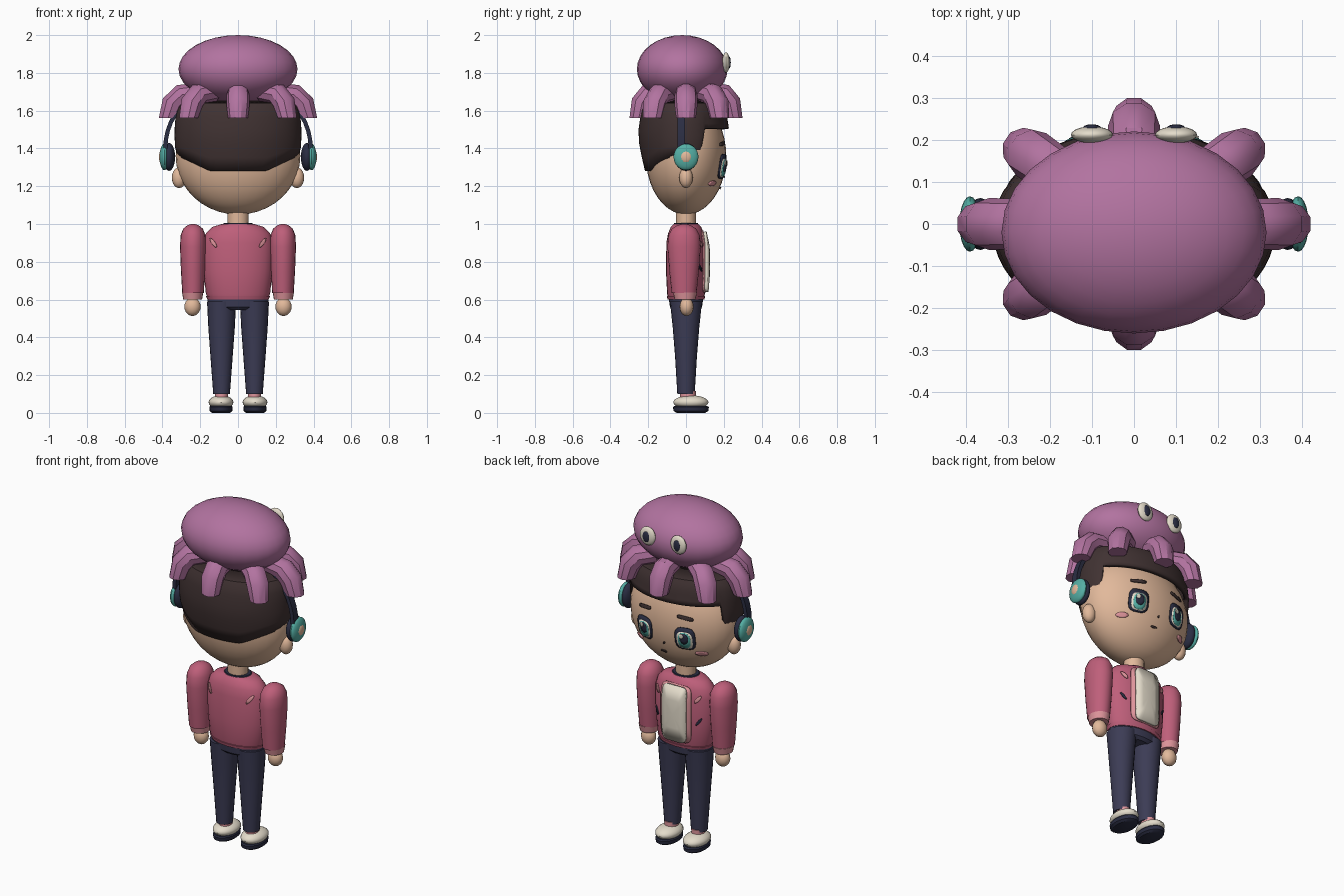
import bpy, bmesh, math
from mathutils import Vector, Matrix

if "Cube" in bpy.data.objects:
    bpy.data.objects.remove(bpy.data.objects["Cube"])


def srgb(r, g, b):
    return [((c / 255 + 0.055) / 1.055) ** 2.4 for c in (r, g, b)] + [1]


def material(name, *rgb):
    m = bpy.data.materials.new(name)
    m.diffuse_color = srgb(*rgb)
    m.use_nodes = True
    m.node_tree.nodes["Principled BSDF"].inputs["Base Color"].default_value = m.diffuse_color
    return m


PURPLE = material("octopus purple", 178, 115, 160)
SKIN = material("skin", 226, 185, 155)
HAIR = material("dark brown", 64, 50, 50)
ROSE = material("jacket rose", 190, 95, 122)
PINK = material("light pink", 222, 148, 155)
NAVY = material("trouser navy", 60, 60, 85)
DARK = material("dark navy", 42, 45, 66)
TEAL = material("teal", 85, 175, 165)
CREAM = material("cream", 228, 220, 203)


def finish(name, bm, mat):
    bmesh.ops.recalc_face_normals(bm, faces=bm.faces)
    me = bpy.data.meshes.new(name)
    bm.to_mesh(me)
    bm.free()
    me.materials.append(mat)
    ob = bpy.data.objects.new(name, me)
    bpy.context.collection.objects.link(ob)
    return ob


def ball(name, c, r, mat, u=20, v=12):
    bm = bmesh.new()
    bmesh.ops.create_uvsphere(bm, u_segments=u, v_segments=v, radius=1,
                              matrix=Matrix.Translation(c) @ Matrix.Diagonal((*r, 1)))
    return finish(name, bm, mat)


def loft(name, rings, mat, caps=True):
    bm = bmesh.new()
    rows = [[bm.verts.new(p) for p in ring] for ring in rings]
    n = len(rows[0])
    for a, b in zip(rows, rows[1:]):
        for i in range(n):
            j = (i + 1) % n
            bm.faces.new((a[i], a[j], b[j], b[i]))
    if caps:
        bm.faces.new(rows[0])
        bm.faces.new(rows[-1])
    return finish(name, bm, mat)


def oval(cx, cy, z, rx, ry, n=20):
    return [(cx + rx * math.cos(t), cy + ry * math.sin(t), z)
            for t in (2 * math.pi * i / n for i in range(n))]


def stack(name, cx, cy, sections, mat, n=20):
    return loft(name, [oval(cx, cy, z, rx, ry, n) for z, rx, ry in sections], mat)


# Painted patch that follows a surface y = depth(x, z)
def patch(name, cx, cz, rx, rz, depth, mat, n=16, tilt=0.0, side=1, lift=0.004, power=1.0):
    bm = bmesh.new()

    def point(k, t):
        c, s = math.cos(t), math.sin(t)
        u = rx * k * math.copysign(abs(c) ** power, c)
        w = rz * k * math.copysign(abs(s) ** power, s)
        x = cx + u * math.cos(tilt) - w * math.sin(tilt)
        z = cz + u * math.sin(tilt) + w * math.cos(tilt)
        return bm.verts.new((x, side * (depth(x, z) + lift), z))
    mid = point(0, 0)
    rows = [[point(k, 2 * math.pi * (i + .5) / n) for i in range(n)] for k in (.5, 1)]
    for i in range(n):
        j = (i + 1) % n
        bm.faces.new((mid, rows[0][i], rows[0][j]))
        bm.faces.new((rows[0][i], rows[1][i], rows[1][j], rows[0][j]))
    ob = finish(name, bm, mat)
    mod = ob.modifiers.new("thickness", 'SOLIDIFY')
    mod.thickness, mod.offset = 0.006, 0
    return ob


# Head
HX, HY, HZ, HC = 0.33, 0.213, 0.31, 1.36
ball("head", (0, 0, HC), (HX, HY, HZ), SKIN, 32, 20)


def face(x, z):
    return HY * math.sqrt(max(0.0, 1 - (x / HX) ** 2 - ((z - HC) / HZ) ** 2))


stack("neck", 0, 0, [(0.97, .055, .052), (1.1, .058, .054)], SKIN)
patch("mouth", 0.015, 1.19, .02, .006, face, HAIR, 8)
patch("nose", 0, 1.25, .006, .006, face, HAIR, 8)
for s, side in ((1, "right"), (-1, "left")):
    ball(f"{side}_ear", (s * .312, 0, 1.245), (.038, .036, .055), SKIN, 16, 10)
    ex = s * .13
    patch(f"{side}_eye_outline", ex, 1.305, .056, .066, face, DARK, 16, lift=.006, power=.6)
    patch(f"{side}_eye_white", ex, 1.297, .043, .05, face, CREAM, 16, lift=.009, power=.6)
    patch(f"{side}_iris", ex, 1.297, .034, .046, face, TEAL, 16, lift=.012, power=.8)
    patch(f"{side}_pupil", ex, 1.307, .024, .032, face, DARK, 12, lift=.015)
    patch(f"{side}_eye_glint", ex + .012, 1.322, .012, .014, face, CREAM, 8, lift=.018)
    patch(f"{side}_eyebrow", ex, 1.425, .045, .01, face, HAIR, 12, tilt=-s * .12, power=.5)
    patch(f"{side}_cheek", s * .2, 1.215, .03, .014, face, PINK, 12)

# Hair shell: lower edge is low at the back, mid at the sides, high at the fringe
PROFILE = [(1.28, .30, .205), (1.41, .334, .235), (1.5, .337, .24), (1.6, .327, .225), (1.64, .30, .205)]


def hair_radius(z):
    for (z0, a0, b0), (z1, a1, b1) in zip(PROFILE, PROFILE[1:]):
        if z <= z1:
            k = (z - z0) / (z1 - z0)
            return a0 + (a1 - a0) * k, b0 + (b1 - b0) * k
    return PROFILE[-1][1:]


def hair_edge(t):
    if math.sin(t) > .42:
        return 1.505
    if math.sin(t) > -.1:
        return 1.35
    return 1.28 + .08 * max(0, abs(math.cos(t)) - .5) / .5


def hair_ring(k):
    ring = []
    for i in range(64):
        t = 2 * math.pi * i / 64
        z = hair_edge(t) * (1 - k) + 1.64 * k
        rx, ry = hair_radius(z)
        ring.append((rx * math.cos(t), -.012 + ry * math.sin(t), z))
    return ring


hair = loft("hair", [hair_ring(k) for k in (0, .2, .4, .6, .8, .9, 1)]
            + [oval(0, -.012, 1.655, .1, .07, 64)], HAIR, caps=False)
mod = hair.modifiers.new("thickness", 'SOLIDIFY')
mod.thickness, mod.offset = .025, -1

# Octopus hat
ball("octopus_body", (0, -.02, 1.82), (.315, .24, .18), PURPLE, 28, 16)
PATH = [(.5, 1.70, .055), (.8, 1.685, .06), (.93, 1.64, .062), (1.0, 1.56, .052)]
for i in range(8):
    a = math.pi * i / 4
    base = Vector((.37 * math.cos(a), .25 * math.sin(a), 0))
    out = base.normalized()
    across = Vector((-out.y, out.x, 0))
    rings = []
    for (f, z, r), lean in zip(PATH, (80, 60, 25, 0)):
        e = math.radians(lean)
        up = out * math.cos(e) + Vector((0, 0, math.sin(e)))
        c = base * f + Vector((0, 0, z))
        rings.append([c + across * (r * math.cos(t)) + up * (r * math.sin(t))
                      for t in (math.pi * j / 5 for j in range(10))])
    loft(f"tentacle_{i + 1}", rings, PURPLE)
for s, side in ((1, "right"), (-1, "left")):
    ball(f"octopus_{side}_eye", (s * .1, .212, 1.855), (.05, .02, .054), CREAM)
    ball(f"octopus_{side}_pupil", (s * .1, .228, 1.855), (.022, .009, .032), DARK, 14, 8)

# Headphones
    ball(f"{side}_ear_cushion", (s * .365, 0, 1.355), (.032, .062, .074), DARK)
    ball(f"{side}_ear_cup", (s * .39, 0, 1.355), (.025, .066, .07), TEAL)
    ball(f"{side}_cup_centre", (s * .403, 0, 1.355), (.016, .034, .036), SKIN, 16, 8)
band = []
for i in range(25):
    t = math.pi * i / 24
    c, w = math.cos(t), math.sin(t)
    band.append([(c * (.385 + d), y, 1.4 + w * (.36 + d))
                 for d, y in ((-.011, -.045), (.011, -.045), (.011, -.005), (-.011, -.005))])
loft("headband", band, DARK)

# Jacket
TORSO = [(.6, .155, .092), (.63, .17, .1), (.75, .182, .106), (.9, .185, .104),
         (.95, .17, .095), (.985, .135, .08), (1.0, .085, .066)]
stack("jacket", 0, 0, TORSO, ROSE, 28)
stack("jacket_hem", 0, 0, [(.6, .162, .097), (.618, .17, .102)], ROSE, 28)
stack("collar", 0, 0, [(.985, .09, .07), (1.005, .075, .062)], DARK)


def chest(x, z):
    for (z0, a0, b0), (z1, a1, b1) in zip(TORSO, TORSO[1:]):
        if z <= z1:
            break
    k = max(0, min(1, (z - z0) / (z1 - z0)))
    rx, ry = a0 + (a1 - a0) * k, b0 + (b1 - b0) * k
    return ry * math.sqrt(max(0, 1 - (x / rx) ** 2))


patch("jacket_lining", 0, .8, .098, .165, chest, PINK, 32, power=.3, lift=.004)
shirt = patch("shirt_front", 0, .8, .076, .16, chest, CREAM, 32, power=.25, lift=.014)
shirt.modifiers["thickness"].thickness = .016
for s, side in ((1, "right"), (-1, "left")):
    patch(f"{side}_back_strap", s * .13, .9, .009, .03, chest, PINK, 8, tilt=-s * .6, side=-1)
    patch(f"{side}_chest_strap", s * .13, .9, .009, .025, chest, PINK, 8, tilt=-s * .6)
    patch(f"{side}_pocket_slit", s * .135, .77, .006, .025, chest, DARK, 8, tilt=-s * .6)
    # Arms
    stack(f"{side}_sleeve", s * .238, -.01,
          [(.635, .057, .066), (.75, .064, .078), (.88, .069, .088), (.94, .066, .083),
           (.975, .052, .064), (.993, .03, .036), (1.0, .008, .01)], ROSE)
    stack(f"{side}_cuff", s * .24, -.005, [(.6, .05, .055), (.638, .056, .064)], PINK)
    ball(f"{side}_hand", (s * .241, .003, .562), (.043, .037, .049), SKIN, 16, 10)

    # Legs and shoes
    stack(f"{side}_trouser_leg", s * .087, 0,
          [(.1, .044, .046), (.3, .059, .058), (.45, .07, .07), (.59, .077, .085)], NAVY)
    stack(f"{side}_sock", s * .087, .01, [(.06, .035, .042), (.115, .035, .042)], PINK, 16)
    ball(f"{side}_shoe", (s * .09, .026, .056), (.066, .093, .037), CREAM)
    stack(f"{side}_sole", s * .09, .026,
          [(0, .048, .075), (.01, .06, .092), (.03, .062, .095), (.036, .058, .088)], DARK)
stack("trouser_hips", 0, 0, [(.545, .1, .07), (.56, .158, .085), (.62, .162, .093)], NAVY, 24)

# Smooth shading with sharp edges kept
for ob in bpy.context.scene.objects:
    ob.select_set(True)
    bpy.context.view_layer.objects.active = ob
bpy.ops.object.shade_smooth_by_angle(angle=math.radians(35))
